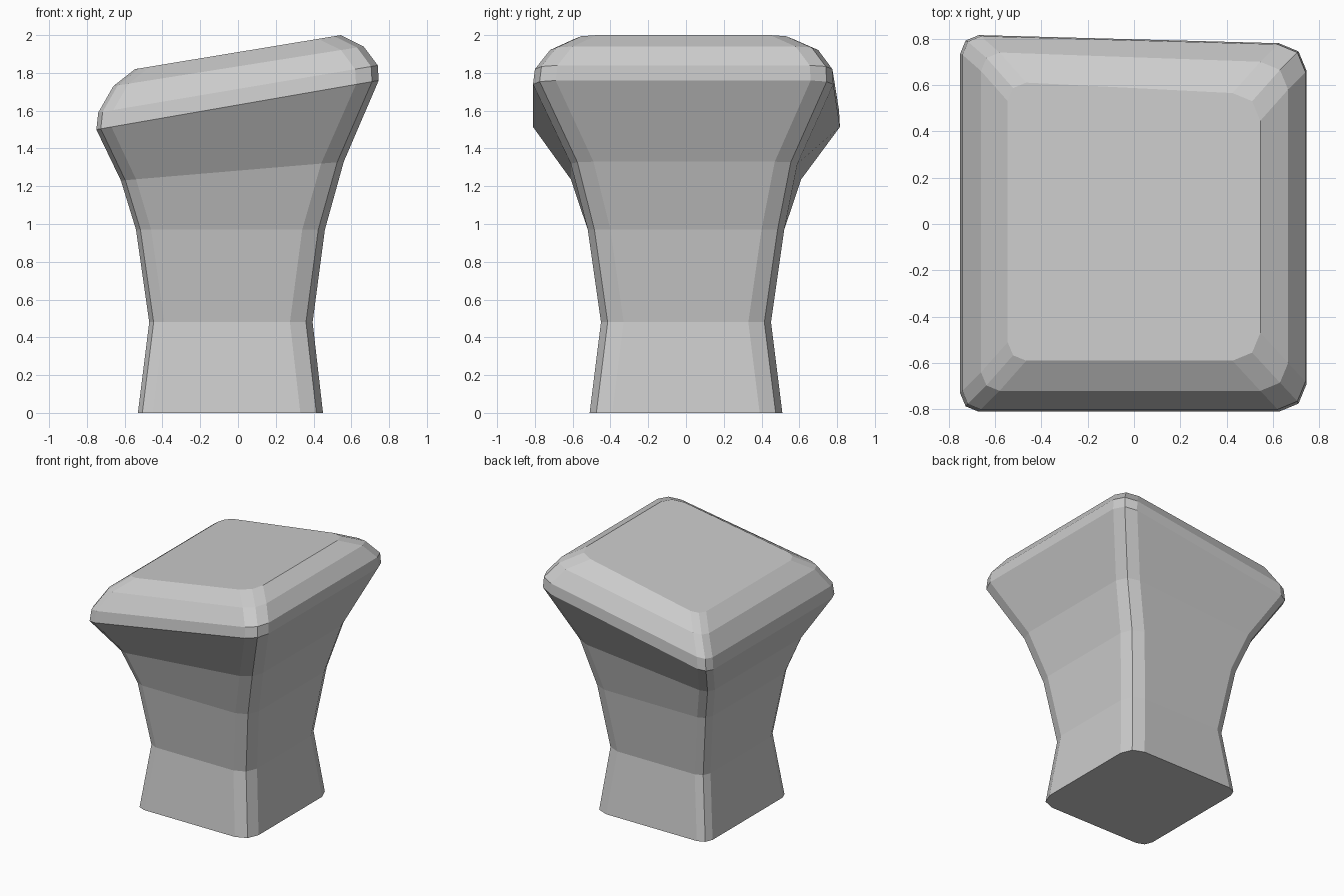
import bpy, bmesh
from math import sin, cos, pi

if "Cube" in bpy.data.objects:
    bpy.data.objects.remove(bpy.data.objects["Cube"])

# Tilted rounded-rectangle sections:
# x left, x right, z left, z right, y front, y back at left, y back at right
SECTIONS = [
    (-0.53, 0.45, 0.00, 0.00, -0.51, 0.51, 0.51),
    (-0.47, 0.395, 0.48, 0.48, -0.45, 0.45, 0.45),
    (-0.54, 0.46, 0.97, 0.97, -0.52, 0.52, 0.52),
    (-0.62, 0.56, 1.23, 1.33, -0.61, 0.61, 0.59),
    (-0.75, 0.745, 1.50, 1.76, -0.81, 0.815, 0.78),
    (-0.74, 0.74, 1.59, 1.84, -0.80, 0.81, 0.775),
    (-0.66, 0.665, 1.73, 1.94, -0.72, 0.74, 0.70),
    (-0.545, 0.545, 1.82, 2.00, -0.59, 0.61, 0.565),
]
R_LEFT, R_RIGHT = 0.08, 0.12  # corner radii
SEGMENTS = 2                  # facets per corner


def section(bm, xl, xr, zl, zr, yf, ybl, ybr):
    corners = [(xl, yf, R_LEFT, pi), (xr, yf, R_RIGHT, 1.5 * pi),
               (xr, ybr, R_RIGHT, 0), (xl, ybl, R_LEFT, 0.5 * pi)]
    ring = []
    for cx, cy, r, start in corners:
        ox = cx + (r if cx < 0 else -r)
        oy = cy + (r if cy < 0 else -r)
        for i in range(SEGMENTS + 1):
            a = start + 0.5 * pi * i / SEGMENTS
            x, y = ox + r * cos(a), oy + r * sin(a)
            z = zl + (zr - zl) * (x - xl) / (xr - xl)
            ring.append(bm.verts.new((x, y, z)))
    return ring


# Pedestal with flared, slanted cushion top
bm = bmesh.new()
rings = [section(bm, *s) for s in SECTIONS]
n = len(rings[0])
for a, b in zip(rings, rings[1:]):
    for i in range(n):
        j = (i + 1) % n
        bm.faces.new((a[i], a[j], b[j], b[i]))
bm.faces.new(rings[0][::-1])
bm.faces.new(rings[-1])
bmesh.ops.recalc_face_normals(bm, faces=bm.faces)
mesh = bpy.data.meshes.new("slanted_pedestal")
bm.to_mesh(mesh)
bm.free()
bpy.context.collection.objects.link(bpy.data.objects.new("slanted_pedestal", mesh))
